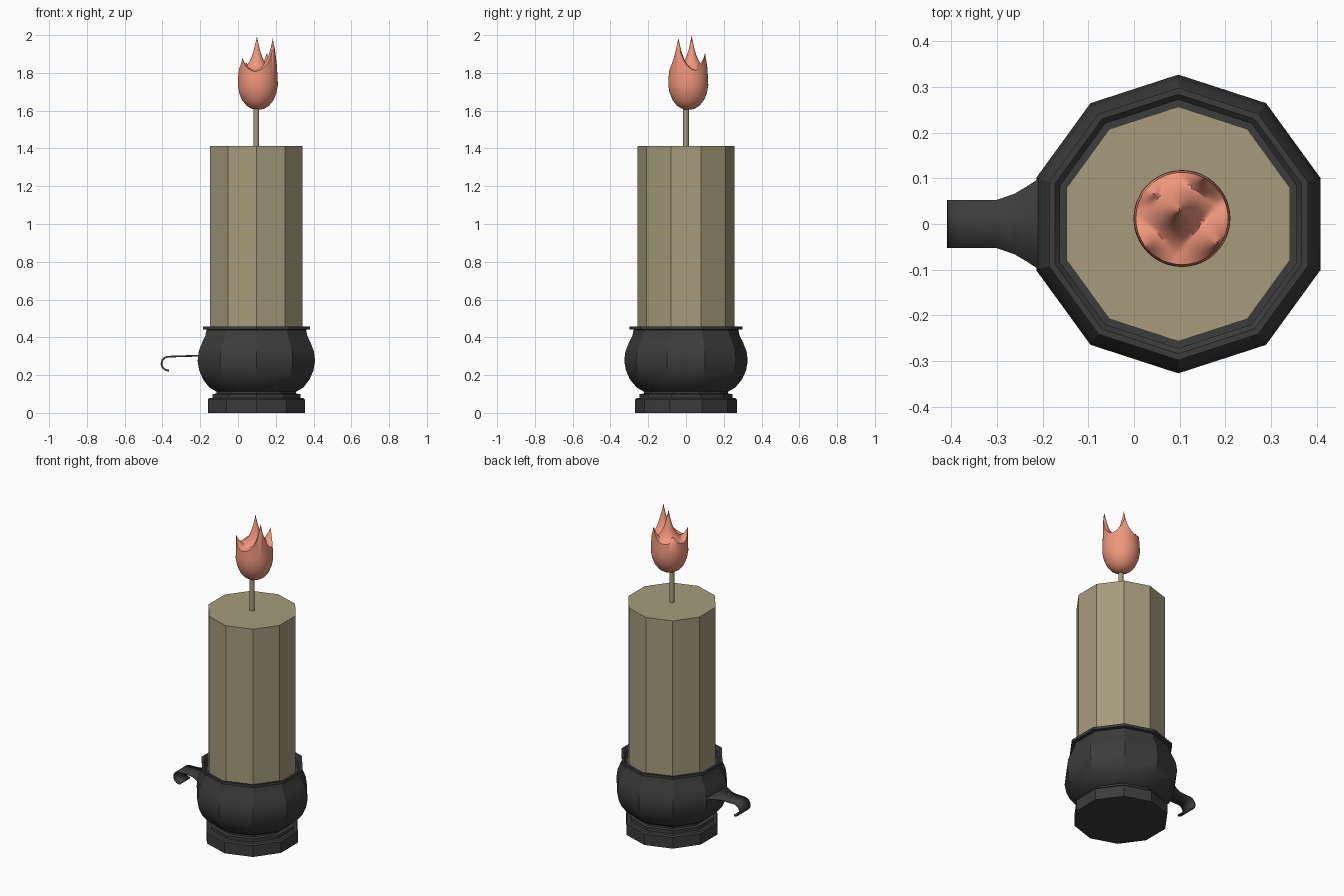
import bpy, bmesh, math
from mathutils import Vector

if "Cube" in bpy.data.objects:
    bpy.data.objects.remove(bpy.data.objects["Cube"])

CX = 0.097  # axis of the candle


def material(name, rgb):
    m = bpy.data.materials.new(name)
    m.diffuse_color = (*rgb, 1)
    m.use_nodes = True
    m.node_tree.nodes["Principled BSDF"].inputs["Base Color"].default_value = m.diffuse_color
    return m


IRON = material("dark_iron", (0.045, 0.045, 0.045))
WAX = material("wax", (0.38, 0.33, 0.20))
FIRE = material("fire", (0.87, 0.31, 0.20))


def finish(name, bm, mat, angle=None):
    bmesh.ops.recalc_face_normals(bm, faces=bm.faces[:])
    me = bpy.data.meshes.new(name)
    bm.to_mesh(me)
    bm.free()
    me.materials.append(mat)
    ob = bpy.data.objects.new(name, me)
    bpy.context.collection.objects.link(ob)
    if angle:
        bpy.ops.object.select_all(action='DESELECT')
        ob.select_set(True)
        bpy.context.view_layer.objects.active = ob
        bpy.ops.object.shade_smooth_by_angle(angle=math.radians(angle))
    return ob


def lathe(profile, sides, cx, cy=0.0):
    """Stack rings of (radius, z), first corner on +y; cap both ends."""
    bm = bmesh.new()
    rings = []
    for r, z in profile:
        rings.append([bm.verts.new((cx + r * math.cos(a), cy + r * math.sin(a), z))
                      for a in (math.pi / 2 + 2 * math.pi * i / sides for i in range(sides))])
    for lo, hi in zip(rings, rings[1:]):
        for i in range(sides):
            j = (i + 1) % sides
            bm.faces.new((lo[i], lo[j], hi[j], hi[i]))
    bm.faces.new(rings[0][::-1])
    bm.faces.new(rings[-1])
    return bm


# Holder: stepped foot, round bowl, flat rim
holder = [(0.27, 0), (0.27, 0.07), (0.262, 0.078), (0.245, 0.08), (0.245, 0.1),
          (0.222, 0.102), (0.222, 0.112), (0.262, 0.135), (0.297, 0.178), (0.318, 0.225),
          (0.327, 0.275), (0.321, 0.325), (0.302, 0.372), (0.284, 0.408), (0.277, 0.44),
          (0.298, 0.442), (0.298, 0.458), (0.284, 0.458), (0.272, 0.445), (0.272, 0.40)]
finish("holder", lathe(holder, 10, CX), IRON, 30)

# Candle and wick
finish("candle", lathe([(0.257, 0.39), (0.257, 1.412)], 10, CX), WAX)
finish("wick", lathe([(0.015, 1.40), (0.015, 1.62)], 10, CX), WAX, 40)

# Handle: flared strip (x, z, half width) that curls under at its end
path = [(-0.18, 0.302, 0.112), (-0.212, 0.302, 0.097), (-0.235, 0.302, 0.082),
        (-0.262, 0.301, 0.066), (-0.30, 0.300, 0.053)]
for k in range(11):
    a = math.radians(100 + 17 * k)
    path.append((-0.366 + 0.039 * math.cos(a), 0.261 + 0.037 * math.sin(a), 0.052))
bm = bmesh.new()
rows = [[bm.verts.new((x, s * w, z)) for s in (-1, 1)] for x, z, w in path]
for p, q in zip(rows, rows[1:]):
    bm.faces.new((p[0], p[1], q[1], q[0]))
handle = finish("handle", bm, IRON, 35)
mod = handle.modifiers.new("thickness", 'SOLIDIFY')
mod.thickness = 0.009
mod.offset = 0

# Flame: egg-shaped cup whose open top rises into pointed tongues
FX, FY, RIM = 0.105, 0.012, 1.80
cup = [(0.012, 1.605), (0.035, 1.611), (0.06, 1.627), (0.083, 1.655), (0.099, 1.695),
       (0.106, 1.735), (0.105, 1.77), (0.101, RIM)]
top = [(0.101 - 0.0065 * k, RIM) for k in range(1, 15)]
bm = lathe(cup + top, 64, FX, FY)
tips = [Vector(t) for t in ((0.10, 0.03, 2.0), (0.184, -0.04, 1.985), (0.022, -0.05, 1.88),
                            (0.153, 0.101, 1.905), (0.045, 0.066, 1.855))]
crown = [v for v in bm.verts if v.co.z > RIM - 0.001]
for v in crown:
    rise = max((t.z - RIM) * math.exp(-(t.xy - v.co.xy).length / 0.033) for t in tips)
    v.co.z += rise
for t in tips:
    near = min(crown, key=lambda v: (v.co.xy - t.xy).length)
    near.co = t
finish("flame", bm, FIRE, 50)
